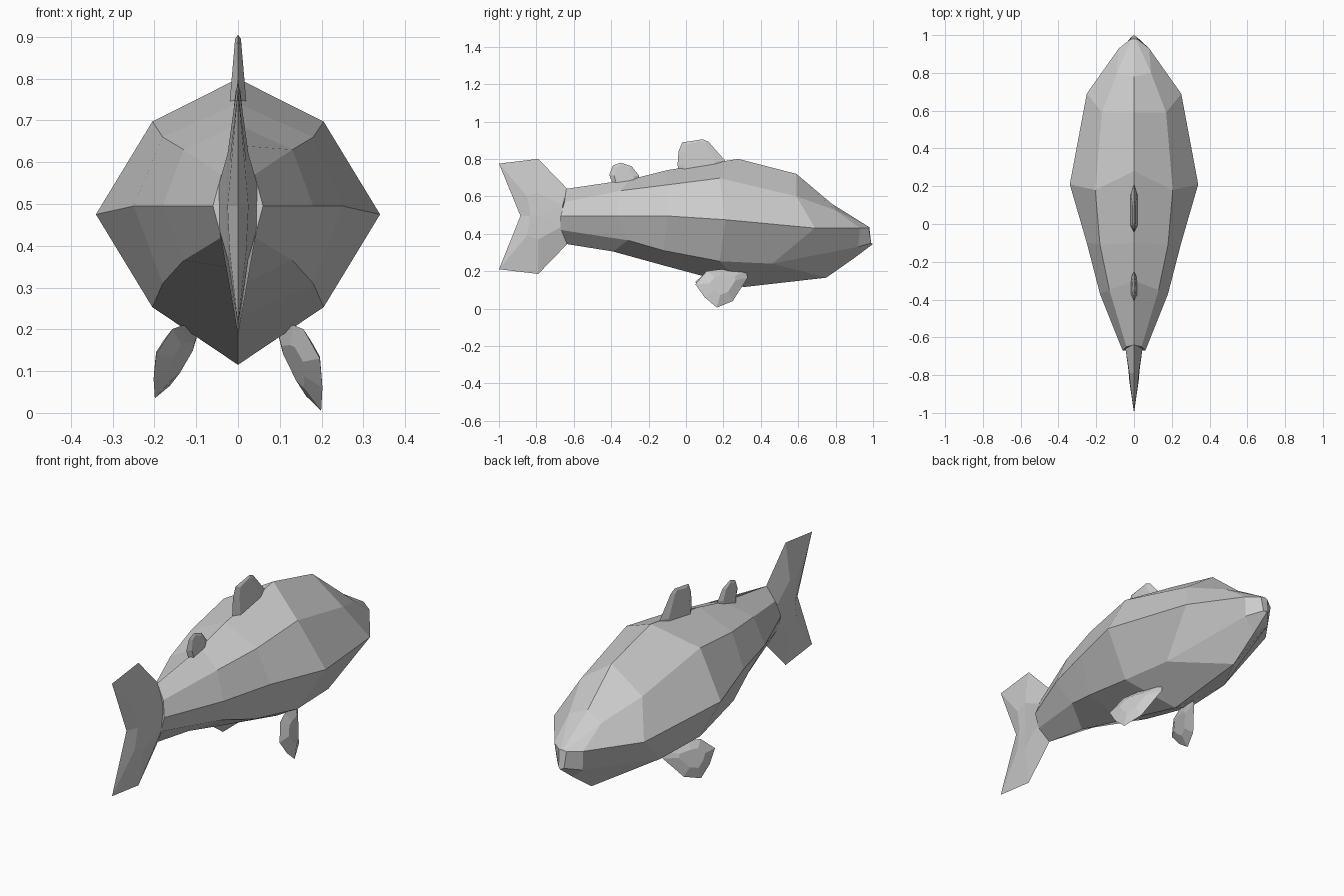
import bpy
import bmesh
from mathutils import Vector

if "Cube" in bpy.data.objects:
    bpy.data.objects.remove(bpy.data.objects["Cube"])

grey = bpy.data.materials.new("plain grey")
grey.diffuse_color = (0.6, 0.6, 0.6, 1.0)
grey.use_nodes = True
grey.node_tree.nodes["Principled BSDF"].inputs["Base Color"].default_value = grey.diffuse_color


def finish(name, bm):
    bmesh.ops.remove_doubles(bm, verts=bm.verts, dist=0.0005)
    bmesh.ops.recalc_face_normals(bm, faces=bm.faces)
    mesh = bpy.data.meshes.new(name)
    bm.to_mesh(mesh)
    bm.free()
    mesh.materials.append(grey)
    ob = bpy.data.objects.new(name, mesh)
    bpy.context.collection.objects.link(ob)
    return ob


def make_face(bm, verts):
    if len({tuple(v.co) for v in verts}) > 2:
        bm.faces.new(verts)


def blade(name, rim, upper, lower):
    """Thin fin: a sharp rim with a raised plateau on each side."""
    bm = bmesh.new()
    edge = [bm.verts.new(p) for p in rim]
    n = len(edge)
    for points in (upper, lower):
        ring = [bm.verts.new(p) for p in points]
        mid = bm.verts.new(sum((Vector(p) for p in points), Vector()) / n)
        for i in range(n):
            j = (i + 1) % n
            bm.faces.new((edge[i], edge[j], ring[j], ring[i]))
            bm.faces.new((ring[i], ring[j], mid))
    return finish(name, bm)


# Body: stations from tail to snout
# each holds top (y, z), shoulder, side and lower (x, y, z), belly (y, z)
stations = [
    ((-.64, .64), (.04, -.65, .57), (.06, -.67, .495), (.04, -.67, .42), (-.64, .345)),
    ((-.30, .69), (.13, -.35, .63), (.18, -.37, .495), (.13, -.31, .365), (-.39, .305)),
    ((-.10, .74), (.18, -.11, .66), (.25, -.10, .495), (.18, -.12, .31), (-.10, .225)),
    ((.28, .80), (.205, .18, .697), (.34, .21, .475), (.205, .18, .253), (.31, .115)),
    ((.59, .72), (.17, .59, .60), (.25, .69, .43), (.18, .46, .24), (.75, .165)),
    ((.78, .56), (.09, .80, .525), (.08, .93, .43), (.07, .92, .33), (.90, .27)),
    ((.98, .435), (.01, .98, .434), (.02, .977, .43), (.015, .99, .35), (1.0, .345)),
]
bm = bmesh.new()
rings = []
for top, shoulder, side, lower, belly in stations:
    half = [shoulder, side, lower]
    loop = [(0, *top)] + half + [(0, *belly)]
    loop += [(-x, y, z) for x, y, z in reversed(half)]
    rings.append([bm.verts.new(p) for p in loop])
for a, b in zip(rings, rings[1:]):
    for i in range(8):
        j = (i + 1) % 8
        make_face(bm, (a[i], a[j], b[j], b[i]))
bm.faces.new(rings[0])
bm.faces.new(rings[-1])
finish("body", bm)

# Tail fin: forked blade, thickest near the body
tail_rim = [(-.635, .64), (-.79, .80), (-1, .775), (-.885, .495),
            (-1, .21), (-.79, .185), (-.635, .345)]
tail_ridge = [(.045, -.66, .55), (.025, -.79, .62), (.02, -.85, .60), (.025, -.83, .495),
              (.02, -.85, .39), (.025, -.79, .37), (.045, -.66, .44)]
blade("tail_fin", [(0, y, z) for y, z in tail_rim], tail_ridge,
      [(-x, y, z) for x, y, z in tail_ridge])


# Back fins: upright blades
def back_fin(name, outline, half_base, half_top):
    cy = sum(p[0] for p in outline) / len(outline)
    z0 = min(p[1] for p in outline)
    z1 = max(p[1] for p in outline)
    inner = []
    for y, z in outline:
        t = (z - z0) / (z1 - z0)
        inner.append((half_base + (half_top - half_base) * t,
                      cy + (y - cy) * .65, z - .01 * t))
    blade(name, [(0, y, z) for y, z in outline], inner,
          [(-x, y, z) for x, y, z in inner])


back_fin("large_back_fin", [(-.04, .72), (-.045, .77), (-.04, .84), (-.02, .888),
                            (.09, .905), (.12, .892), (.21, .79), (.20, .74)], .022, .007)
back_fin("small_back_fin", [(-.39, .66), (-.41, .715), (-.39, .765), (-.35, .78),
                            (-.29, .76), (-.25, .71), (-.26, .67)], .017, .006)

# Belly fins: leaning blades, the left one slightly shorter
fin_outline = [(.05, .13), (.11, .20), (.18, .21), (.32, .205),
               (.33, .165), (.25, .04), (.165, .005), (.10, .06)]
lean = Vector((1, .3, .3)).normalized()
for name, sign, reach in (("right_belly_fin", 1, 1.0), ("left_belly_fin", -1, .85)):
    rim = []
    for y, z in fin_outline:
        x = .13 + .3 * (.2 - z) + .3 * (.2 - y)
        rim.append(Vector((x, y, .205 - (.205 - z) * reach)))
    centre = sum(rim, Vector()) / len(rim)
    plateau = [centre.lerp(p, .5) for p in rim]
    sides = [[p + lean * d for p in plateau] for d in (.022, -.022)]
    for pts in (rim, *sides):
        for p in pts:
            p.x *= sign
    blade(name, rim, *sides)
